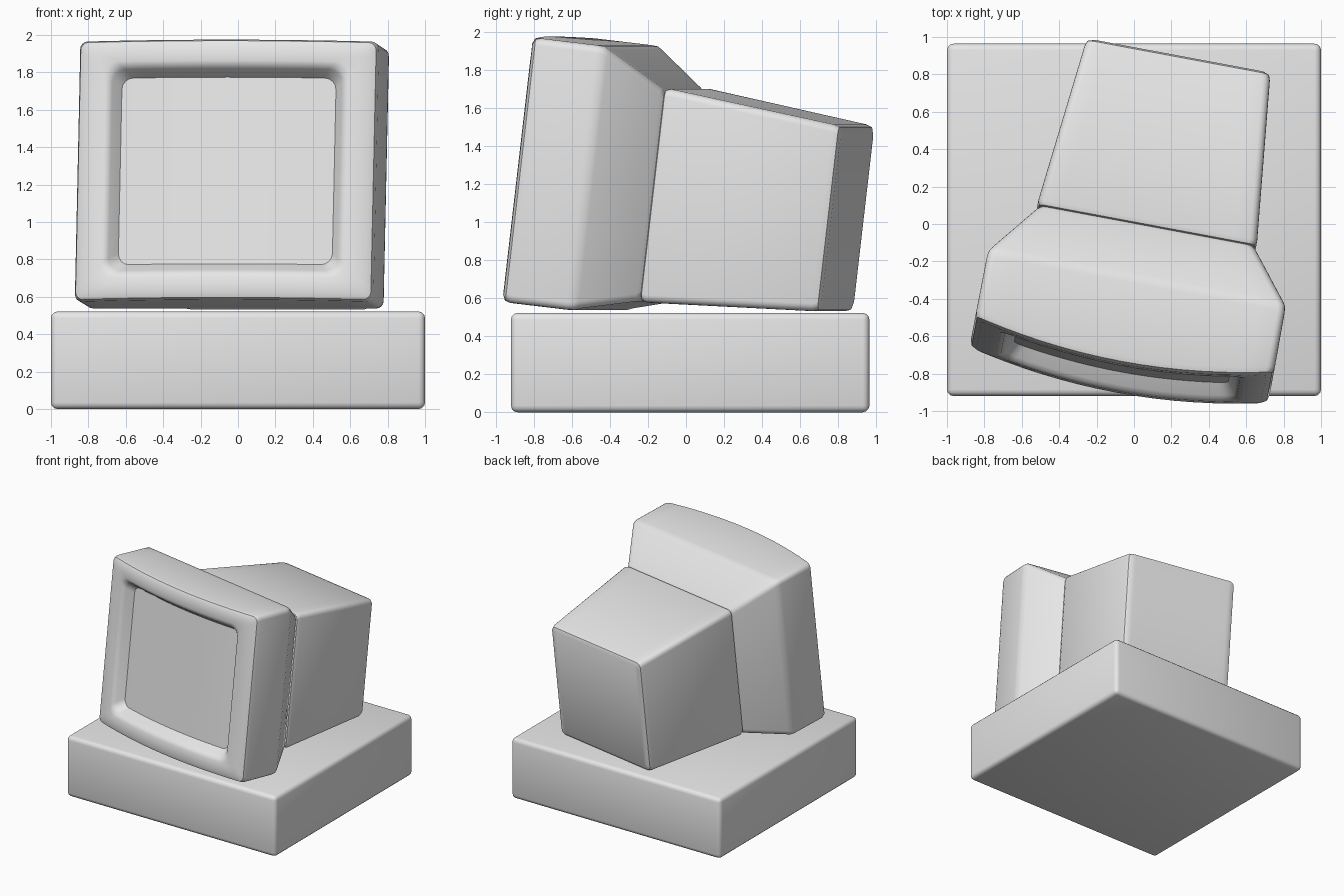
import bpy, bmesh, math
from mathutils import Matrix

if "Cube" in bpy.data.objects:
    bpy.data.objects.remove(bpy.data.objects["Cube"])

grey = bpy.data.materials.new("plastic grey")
grey.diffuse_color = (0.8, 0.8, 0.8, 1)
grey.use_nodes = True
grey.node_tree.nodes["Principled BSDF"].inputs["Base Color"].default_value = grey.diffuse_color

CX = 0.069          # centre line of the monitor in its own frame
POSE = (Matrix.Translation((0, 0, 0.52))
        @ Matrix.Rotation(math.radians(-10.6), 4, 'Z')
        @ Matrix.Rotation(math.radians(-6.7), 4, 'X'))


def rounded_half(hx, hz, r, seg=4, cuts=14):
    """Upper half of a rounded rectangle, from right to left."""
    def corner(sx, a0):
        return [(sx * (hx - r) + r * math.cos(a), hz - r + r * math.sin(a))
                for a in (a0 + math.pi / 2 * i / seg for i in range(seg + 1))]
    w = hx - r
    top = [(w - 2 * w * i / cuts, hz) for i in range(1, cuts)]
    return corner(1, 0) + top + corner(-1, math.pi / 2)


def bow(x):
    """Curved front of the monitor."""
    return -0.815 - 0.095 * (1 - (x / 0.81) ** 2)


def finish(name, bm, angle):
    bmesh.ops.recalc_face_normals(bm, faces=bm.faces)
    me = bpy.data.meshes.new(name)
    bm.to_mesh(me)
    bm.free()
    me.materials.append(grey)
    ob = bpy.data.objects.new(name, me)
    bpy.context.collection.objects.link(ob)
    bpy.ops.object.select_all(action='DESELECT')
    ob.select_set(True)
    bpy.context.view_layer.objects.active = ob
    bpy.ops.object.shade_smooth_by_angle(angle=math.radians(angle))
    return ob


def loft(name, rings):
    """Skin rounded rectangles: (half width, half height, radius, centre z, y or bow offset, bowed)."""
    bm = bmesh.new()
    loops = []
    for hx, hz, r, cz, y, bowed in rings:
        up = rounded_half(hx, hz, r)
        pts = up + [(x, -z) for x, z in reversed(up)]
        loops.append([bm.verts.new((CX + x, y + (bow(x) if bowed else 0), cz + z))
                      for x, z in pts])
    n = len(loops[0])
    for a, b in zip(loops, loops[1:]):
        for i in range(n):
            j = (i + 1) % n
            bm.faces.new((a[i], a[j], b[j], b[i]))
    # end caps as vertical strips, so that they can follow the bow
    for l in (loops[0], loops[-1]):
        for i in range(n // 2 - 1):
            bm.faces.new((l[i], l[i + 1], l[n - 2 - i], l[n - 1 - i]))
    bm.transform(POSE)
    return finish(name, bm, 35)


# monitor front case with tapered back, curved bezel and recessed screen
loft("monitor_front", [
    (0.570, 0.540, 0.03, 0.610, -0.130, False),
    (0.595, 0.565, 0.04, 0.611, -0.150, False),
    (0.790, 0.684, 0.04, 0.661, -0.415, False),
    (0.805, 0.697, 0.04, 0.663, -0.440, False),
    (0.810, 0.700, 0.04, 0.663, -0.475, False),
    (0.812, 0.700, 0.04, 0.663, 0.040, True),
    (0.803, 0.691, 0.04, 0.663, 0.012, True),
    (0.775, 0.663, 0.04, 0.663, 0.000, True),
    (0.665, 0.582, 0.07, 0.665, 0.000, True),
    (0.640, 0.557, 0.07, 0.665, 0.010, True),
    (0.624, 0.542, 0.07, 0.665, 0.030, True),
    (0.582, 0.502, 0.06, 0.665, 0.095, True),
])

# tapered rear housing
loft("monitor_back", [
    (0.565, 0.535, 0.03, 0.610, -0.135, False),
    (0.587, 0.557, 0.04, 0.610, -0.126, False),
    (0.595, 0.565, 0.04, 0.610, -0.100, False),
    (0.504, 0.494, 0.04, 0.596, 0.770, False),
    (0.494, 0.484, 0.04, 0.596, 0.800, False),
    (0.465, 0.455, 0.03, 0.596, 0.812, False),
])

# computer case under the monitor
bm = bmesh.new()
bmesh.ops.create_cube(bm, size=1, matrix=Matrix.Translation((0, 0.022, 0.261))
                      @ Matrix.Diagonal((2, 1.884, 0.522, 1)))
bmesh.ops.bevel(bm, geom=bm.edges[:], offset=0.035, segments=3, profile=0.5, affect='EDGES')
finish("computer_case", bm, 35)
